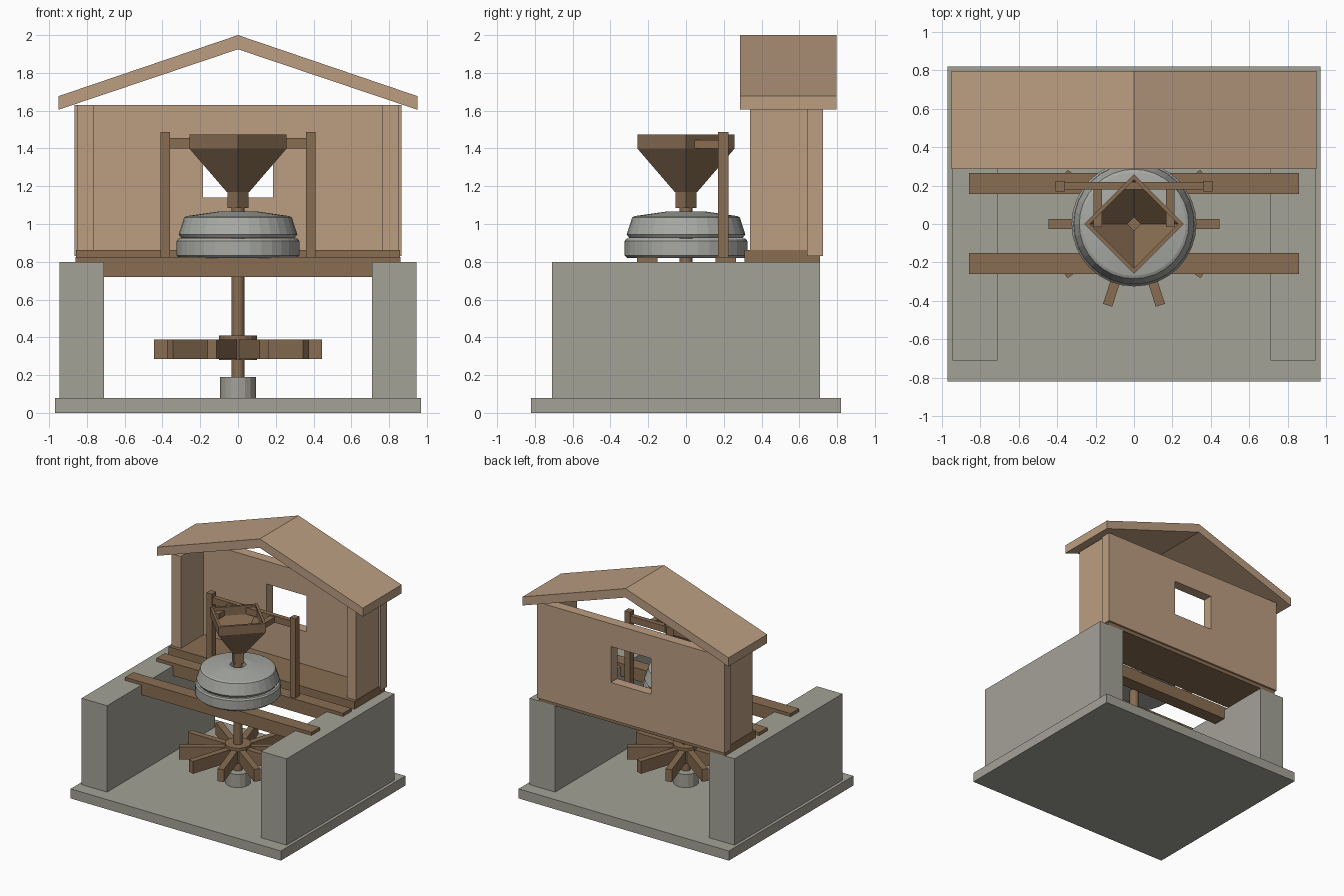
import bpy, bmesh, math
from mathutils import Matrix

cube = bpy.data.objects.get("Cube")
if cube:
    bpy.data.objects.remove(cube)


def material(name, rgb):
    m = bpy.data.materials.new(name)
    m.use_nodes = True
    m.diffuse_color = (*rgb, 1)
    m.node_tree.nodes["Principled BSDF"].inputs["Base Color"].default_value = (*rgb, 1)
    return m


PALE = material("pale_wood", (0.50, 0.34, 0.22))
DARK = material("dark_wood", (0.25, 0.155, 0.085))
STONE = material("grey_stone", (0.37, 0.36, 0.31))
MILL = material("millstone_grey", (0.39, 0.40, 0.37))


def finish(name, bm, mat):
    bmesh.ops.remove_doubles(bm, verts=bm.verts, dist=1e-5)
    bmesh.ops.recalc_face_normals(bm, faces=bm.faces)
    me = bpy.data.meshes.new(name)
    bm.to_mesh(me)
    bm.free()
    me.materials.append(mat)
    ob = bpy.data.objects.new(name, me)
    bpy.context.collection.objects.link(ob)
    return ob


def box(name, x, y, z, mat, turn=0):
    """Box from (min, max) ranges, optionally turned about the z axis."""
    bm = bmesh.new()
    bmesh.ops.create_cube(bm, size=1)
    for v in bm.verts:
        v.co = [a + (b - a) * (c + 0.5) for (a, b), c in zip((x, y, z), v.co)]
    bm.transform(Matrix.Rotation(turn, 4, 'Z'))
    return finish(name, bm, mat)


def pair(name, x, y, z, mat):
    """The same box on the left (+x) and mirrored to the right."""
    box("left_" + name, x, y, z, mat)
    box("right_" + name, (-x[1], -x[0]), y, z, mat)


def loft(name, rings, mat, closed=False):
    bm = bmesh.new()
    loops = [[bm.verts.new(p) for p in r] for r in rings]
    n = len(rings[0])
    for i in range(len(loops) - (not closed)):
        a, b = loops[i], loops[(i + 1) % len(loops)]
        for k in range(n):
            j = (k + 1) % n
            bm.faces.new((a[k], a[j], b[j], b[k]))
    return finish(name, bm, mat)


def lathe(name, profile, sides, mat, closed=False):
    """Revolve (radius, height) points about the z axis."""
    angles = [2 * math.pi * k / sides for k in range(sides)]
    rings = [[(r * math.cos(a), r * math.sin(a), z) for a in angles] for r, z in profile]
    return loft(name, rings, mat, closed)


def cylinder(name, r, z0, z1, sides, mat):
    return lathe(name, [(0, z0), (r, z0), (r, z1), (0, z1)], sides, mat)


# Stone foundation
box("base_slab", (-0.97, 0.97), (-0.82, 0.82), (0, 0.08), STONE)
pair("support_wall", (0.71, 0.945), (-0.71, 0.71), (0.08, 0.80), STONE)

# Beams and planks carrying the millstones
for label, y in (("front", (-0.26, -0.15)), ("back", (0.155, 0.265))):
    box(label + "_beam", (-0.71, 0.71), y, (0.72, 0.80), DARK)
    box(label + "_plank", (-0.86, 0.86), y, (0.80, 0.826), DARK)

# Water wheel
cylinder("shaft_bearing", 0.095, 0.08, 0.19, 16, STONE)
cylinder("shaft", 0.035, 0.19, 1.10, 16, DARK)
cylinder("wheel_hub", 0.10, 0.28, 0.41, 16, DARK)
for i in range(10):
    box(f"paddle_{i + 1}", (0.07, 0.445), (-0.025, 0.025), (0.285, 0.388),
        DARK, math.radians(36 * i))

# Millstones
lathe("lower_millstone", [(0.036, 0.82), (0.31, 0.82), (0.325, 0.833), (0.325, 0.91),
                          (0.315, 0.922), (0.036, 0.922)], 32, MILL, True)
lathe("upper_millstone", [(0.06, 0.925), (0.30, 0.925), (0.314, 0.945), (0.285, 1.035),
                          (0.27, 1.042), (0.11, 1.065), (0.06, 1.065)], 32, MILL, True)

# Square hopper set cornerwise
lathe("hopper", [(0.035, 1.085), (0.055, 1.085), (0.055, 1.17), (0.06, 1.17),
                 (0.258, 1.40), (0.258, 1.473), (0.23, 1.473), (0.23, 1.40),
                 (0.035, 1.18)], 4, DARK, True)

# Frame holding the hopper
pair("frame_post", (0.36, 0.41), (0.17, 0.225), (0.826, 1.487), DARK)
box("frame_crossbar", (-0.37, 0.37), (0.18, 0.22), (1.40, 1.455), DARK)
pair("frame_arm", (0.167, 0.212), (-0.015, 0.19), (1.40, 1.445), DARK)

# Hut floor and side walls
box("hut_floor", (-0.857, 0.857), (0.31, 0.71), (0.80, 0.863), DARK)
pair("hut_side_wall", (0.765, 0.85), (0.34, 0.64), (0.863, 1.63), PALE)


# Back wall with a window opening
def rectangle(w, z0, z1, y):
    return [(-w, y, z0), (w, y, z0), (w, y, z1), (-w, y, z1)]


outer, window = (0.865, 0.83, 1.63), (0.185, 1.14, 1.44)
loft("hut_back_wall", [rectangle(*outer, 0.64), rectangle(*outer, 0.725),
                       rectangle(*window, 0.725), rectangle(*window, 0.64)], PALE, True)

# Gabled roof, one slab per slope
for label, s in (("left", 1), ("right", -1)):
    section = [(0, 1.925), (0.95 * s, 1.605), (0.95 * s, 1.677), (0, 2.0)]
    bm = bmesh.new()
    face = bm.faces.new([bm.verts.new((x, 0.287, z)) for x, z in section])
    out = bmesh.ops.extrude_face_region(bm, geom=[face], use_keep_orig=True)
    moved = [g for g in out["geom"] if isinstance(g, bmesh.types.BMVert)]
    bmesh.ops.translate(bm, verts=moved, vec=(0, 0.51, 0))
    finish(label + "_roof_slope", bm, PALE)
